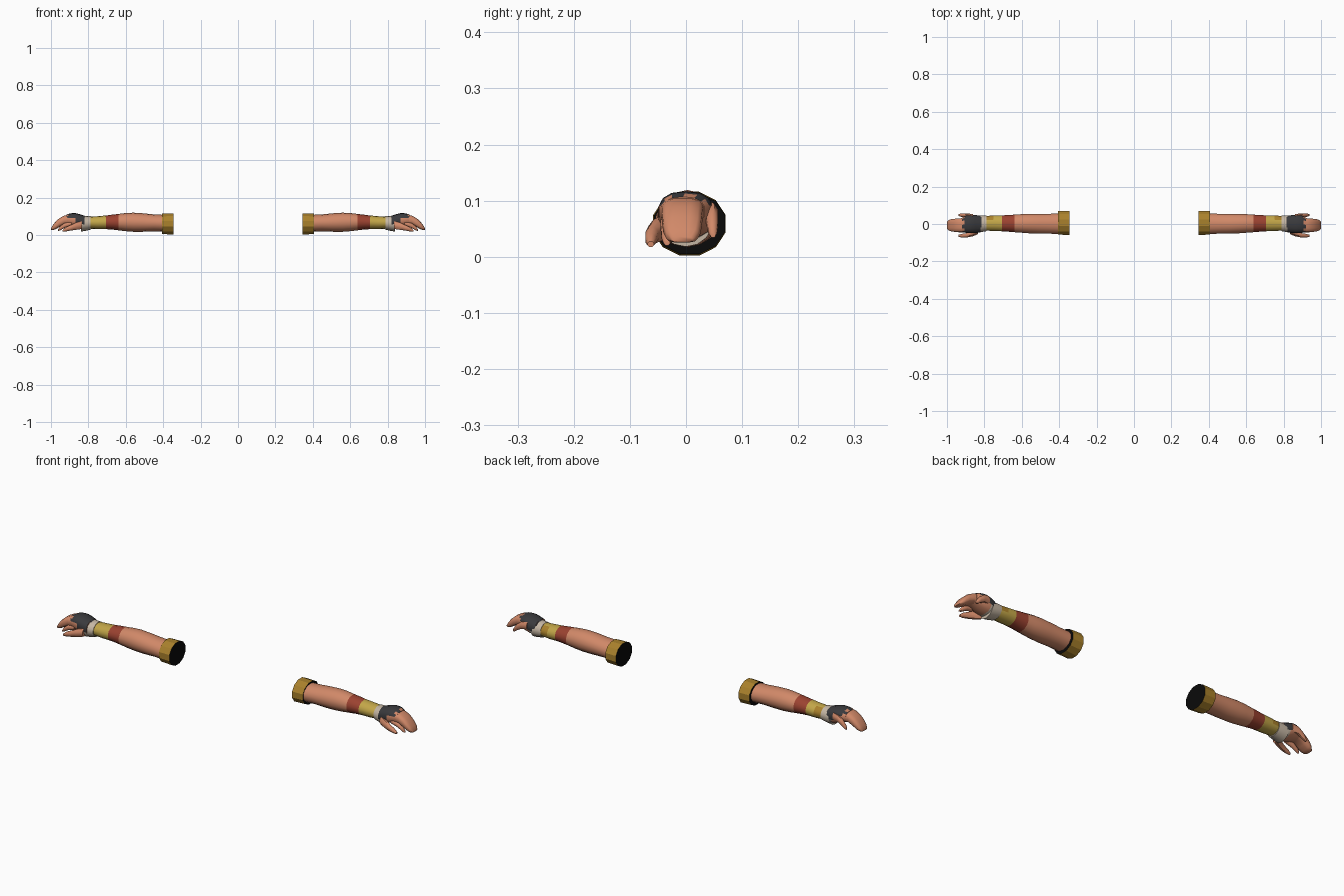
import bpy, bmesh, math

if "Cube" in bpy.data.objects:
    bpy.data.objects.remove(bpy.data.objects["Cube"])

# flat colours
def mat(name, r, g, b):
    m = bpy.data.materials.new(name)
    m.diffuse_color = (r, g, b, 1)
    m.use_nodes = True
    m.node_tree.nodes["Principled BSDF"].inputs["Base Color"].default_value = m.diffuse_color
    return m

SKIN, RED, YELLOW, GOLD, WHITE, DARK, BLACK = range(7)
MATS = [mat("skin", .64, .25, .14), mat("red_wrap", .33, .055, .03),
        mat("yellow_wrap", .54, .38, .065), mat("dark_gold", .40, .22, .025),
        mat("off_white_cloth", .56, .47, .37), mat("charcoal_glove", .042, .042, .046),
        mat("black_lining", .003, .003, .003)]


def loft(name, rings, sides=14, rule=lambda x, a: SKIN, caps=SKIN, boxy=1.0, angle=50):
    """Rings are (x, y_min, y_max, z_min, z_max); the rule picks a colour from
    x and the angle round the limb (0 = back, 90 = top). Mirrored to both arms."""
    bm = bmesh.new()
    loops = []
    for x, y0, y1, z0, z1 in rings:
        loop = []
        for i in range(sides):
            t = 2 * math.pi * (i + .5) / sides
            c, s = math.cos(t), math.sin(t)
            c = math.copysign(abs(c) ** boxy, c)
            s = math.copysign(abs(s) ** boxy, s)
            loop.append(bm.verts.new((x, (y0 + y1) / 2 + c * (y1 - y0) / 2,
                                      (z0 + z1) / 2 + s * (z1 - z0) / 2)))
        loops.append(loop)
    for k in range(len(loops) - 1):
        a, b = loops[k], loops[k + 1]
        for i in range(sides):
            j = (i + 1) % sides
            f = bm.faces.new((a[i], a[j], b[j], b[i]))
            f.material_index = rule((rings[k][0] + rings[k + 1][0]) / 2,
                                    360 * (i + 1) / sides % 360)
    for loop in (loops[0], loops[-1]):
        bm.faces.new(loop).material_index = caps
    bmesh.ops.recalc_face_normals(bm, faces=bm.faces)
    me = bpy.data.meshes.new(name)
    bm.to_mesh(me)
    bm.free()
    for m in MATS:
        me.materials.append(m)
    ob = bpy.data.objects.new(name, me)
    bpy.context.collection.objects.link(ob)
    bpy.ops.object.select_all(action='DESELECT')
    ob.select_set(True)
    bpy.context.view_layer.objects.active = ob
    bpy.ops.object.shade_smooth_by_angle(angle=math.radians(angle))
    mod = ob.modifiers.new("both_arms", 'MIRROR')
    mod.use_axis[0] = True
    mod.use_mirror_merge = False
    return ob


# gold cuff at the elbow end, dark inside
loft("elbow_cuff", [(.345, -.061, .073, 0, .118), (.405, -.059, .072, .003, .116)],
     sides=12, rule=lambda x, a: GOLD, caps=BLACK, angle=20)


# forearm with red and yellow wrappings
def forearm_colour(x, a):
    if x < .64:
        return SKIN
    if x < .705:
        return RED
    if x > .745 and (a < 75 or a > 340):
        return GOLD          # worn patch on the back
    return YELLOW

loft("forearm", [(.39, -.056, .058, .017, .107), (.45, -.053, .056, .019, .110),
                 (.51, -.053, .056, .017, .116), (.56, -.051, .056, .017, .119),
                 (.60, -.048, .054, .020, .117), (.64, -.045, .051, .025, .112),
                 (.675, -.042, .049, .029, .108), (.705, -.040, .047, .031, .104),
                 (.75, -.038, .047, .031, .100), (.80, -.036, .043, .034, .097)],
     rule=forearm_colour)


# flared cloth at the wrist
def cloth_colour(x, a):
    return DARK if x > .815 and 35 < a < 125 else WHITE

loft("wrist_cloth", [(.788, -.039, .046, .028, .100), (.815, -.044, .047, .022, .102),
                     (.84, -.048, .047, .018, .105)], rule=cloth_colour, caps=WHITE)


# palm with a ragged fingerless glove over the back of the hand
def palm_colour(x, a):
    tooth = int(a / 25.7) % 2 == 0
    if x < .86:
        return DARK if a < 190 or a > 340 else WHITE
    if x < .88:
        return DARK if a < 185 else SKIN
    if x < .90:
        return DARK if 5 < a < 165 else SKIN
    return DARK if 20 < a < 160 and tooth else SKIN

loft("palm", [(.82, -.046, .044, .030, .103), (.85, -.050, .050, .034, .112),
              (.87, -.050, .050, .040, .117), (.89, -.049, .048, .046, .116),
              (.905, -.047, .042, .052, .113), (.92, -.044, .034, .056, .107)],
     rule=palm_colour, boxy=.8)

# joined fingers curling down
loft("fingers", [(.90, -.046, .034, .056, .108), (.93, -.044, .031, .056, .103),
                 (.955, -.043, .029, .042, .090), (.975, -.041, .027, .030, .072),
                 (.99, -.036, .022, .025, .052), (1.0, -.026, .012, .026, .036)],
     sides=12, boxy=.65)

# curled index fingertip tucked under the others
loft("tucked_finger", [(.89, -.046, -.022, .048, .075), (.925, -.046, -.022, .038, .066),
                       (.95, -.044, -.024, .024, .048), (.962, -.040, -.028, .020, .030)], sides=8)

# little finger on the back side
loft("little_finger", [(.86, .026, .053, .060, .100), (.89, .033, .058, .058, .096),
                       (.915, .036, .058, .044, .078), (.93, .039, .056, .034, .058),
                       (.937, .043, .053, .034, .044)], sides=8)

# thumb on the front side
loft("thumb", [(.835, -.056, -.020, .030, .075), (.865, -.068, -.036, .026, .068),
               (.895, -.073, -.048, .022, .054), (.92, -.073, -.052, .018, .042),
               (.937, -.069, -.057, .017, .028)], sides=8)
